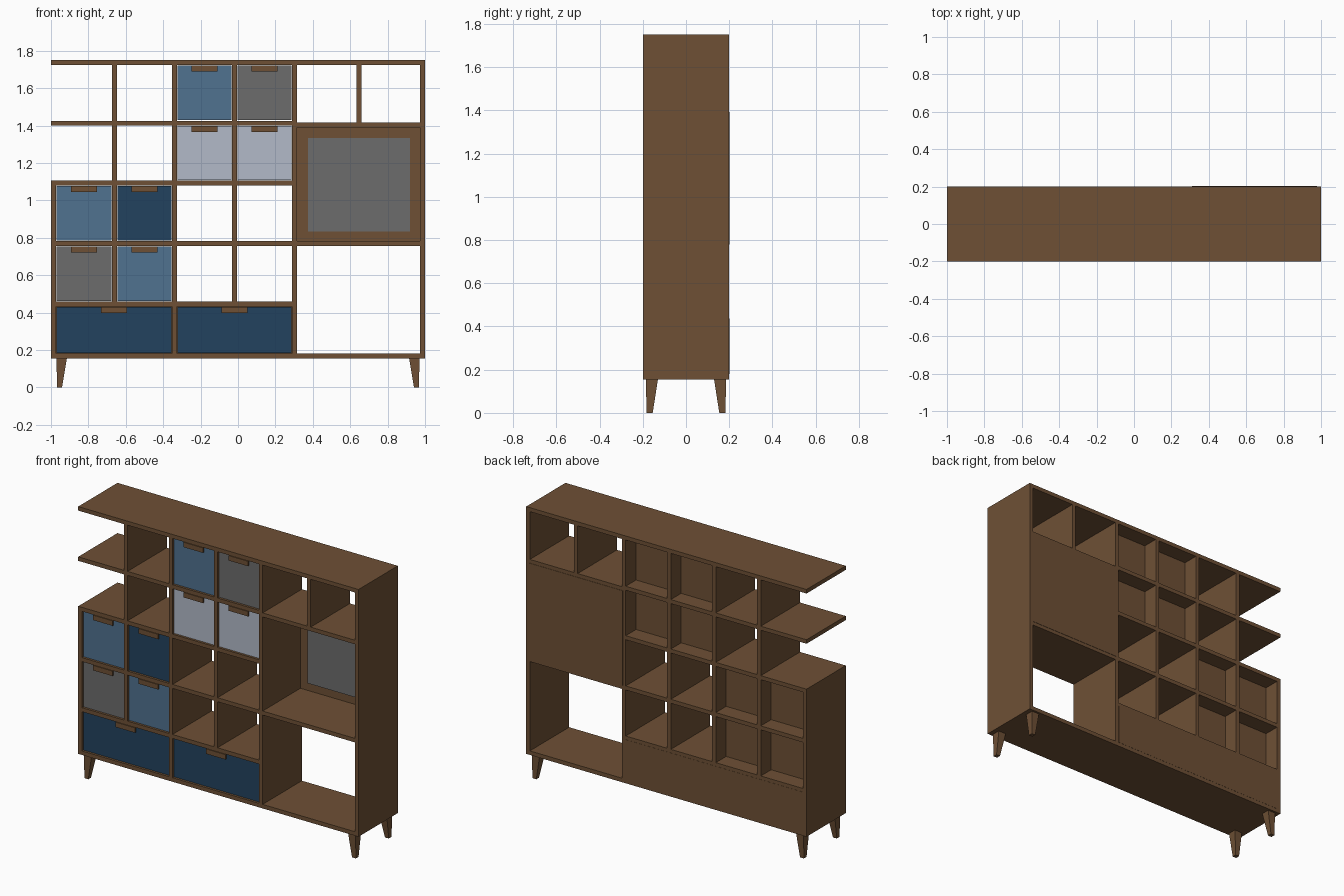
import bpy, bmesh

if "Cube" in bpy.data.objects:
    bpy.data.objects.remove(bpy.data.objects["Cube"])


def lin(c):
    c /= 255
    return c / 12.92 if c <= 0.04045 else ((c + 0.055) / 1.055) ** 2.4


def material(name, r, g, b):
    m = bpy.data.materials.new(name)
    m.diffuse_color = (lin(r), lin(g), lin(b), 1)
    m.use_nodes = True
    m.node_tree.nodes["Principled BSDF"].inputs["Base Color"].default_value = m.diffuse_color
    return m


WOOD = material("brown wood", 110, 80, 53)
BLUE = material("mid blue", 80, 114, 144)
NAVY = material("dark blue", 34, 66, 94)
GREY = material("grey", 108, 108, 108)
PALE = material("pale blue grey", 178, 186, 200)


def box(name, x0, x1, y0, y1, z0, z1, mat=WOOD):
    me = bpy.data.meshes.new(name)
    ob = bpy.data.objects.new(name, me)
    bpy.context.collection.objects.link(ob)
    bm = bmesh.new()
    bmesh.ops.create_cube(bm, size=1)
    for v in bm.verts:
        v.co = (x1 if v.co.x > 0 else x0, y1 if v.co.y > 0 else y0, z1 if v.co.z > 0 else z0)
    bm.to_mesh(me)
    bm.free()
    me.materials.append(mat)
    return ob


D = 0.2     # half depth
T = 0.026   # board thickness


def shelf(name, x0, x1, z):
    box(name, x0, x1, -D, D, z, z + T)


def upright(name, x, z0, z1):
    box(name, x, x + T, -D, D, z0, z1)


# outer boards
shelf("top_board", -1, 1, 1.724)
shelf("bottom_board", -1 + T, 1 - T, 0.155)
upright("right_side", 1 - T, 0.155, 1.724)
upright("left_side", -1, 0.155, 1.107)

# tall uprights
upright("left_upright", -0.353, 0.181, 1.724)
upright("right_upright", 0.29, 0.181, 1.724)

# shelves, split at the uprights
for i, z in enumerate((0.434, 0.757, 1.081, 1.4)):
    left = -1 if z > 1.3 else -1 + T
    shelf(f"left_shelf_{i}", left, -0.353, z)
    shelf(f"middle_shelf_{i}", -0.353 + T, 0.29, z)
shelf("right_lower_shelf", 0.29 + T, 1 - T, 0.757)
shelf("right_upper_shelf", 0.29 + T, 1 - T, 1.39)

# small dividers, one per row of cells
ROWS = [(0.46, 0.757), (0.783, 1.081), (1.107, 1.4), (1.426, 1.724)]
for i, (z0, z1) in enumerate(ROWS):
    upright(f"left_divider_{i}", -0.674, z0, z1)
    upright(f"middle_divider_{i}", -0.032, z0, z1)
upright("right_divider", 0.633, 1.416, 1.724)


# drawers: wooden body, coloured front, wooden pull
def drawer(name, x0, x1, z0, z1, back, mat):
    g = 0.003
    x0, x1, z0, z1 = x0 + g, x1 - g, z0 + g, z1 - g
    box(name + "_body", x0, x1, -0.18, back, z0, z1)
    box(name + "_front", x0, x1, -0.19, -0.18, z0, z1, mat)
    c = (x0 + x1) / 2
    box(name + "_pull", c - 0.069, c + 0.069, -0.2, -0.19, z1 - 0.032, z1)


COLS = [(-0.974, -0.674), (-0.648, -0.353), (-0.327, -0.032), (-0.006, 0.29)]
for col, row, mat in ((0, 0, GREY), (1, 0, BLUE), (0, 1, BLUE), (1, 1, NAVY),
                      (2, 2, PALE), (3, 2, PALE), (2, 3, BLUE), (3, 3, GREY)):
    drawer(f"small_drawer_{col}_{row}", *COLS[col], *ROWS[row], 0.1, mat)
drawer("wide_drawer_left", -0.974, -0.353, 0.181, 0.434, 0.18, NAVY)
drawer("wide_drawer_right", -0.327, 0.29, 0.181, 0.434, 0.18, NAVY)

# back panels and grey screen plate
box("lower_back_panel", -0.974, 0.29, 0.185, 0.201, 0.181, 0.437)
box("niche_back_panel", 0.31, 0.978, 0.185, 0.202, 0.78, 1.392)
box("niche_screen", 0.373, 0.92, 0.178, 0.185, 0.833, 1.335, GREY)

# tapered legs, straight on the outside
for sx in (-1, 1):
    for sy in (-1, 1):
        xs = sorted((sx * 0.915, sx * 0.97))
        ys = sorted((sy * 0.13, sy * 0.186))
        leg = box(f"leg_{'left' if sx < 0 else 'right'}_{'front' if sy < 0 else 'back'}",
                  *xs, *ys, 0, 0.155)
        for v in leg.data.vertices:
            if v.co.z < 0.01:
                v.co.x = sx * (0.968 if abs(v.co.x) > 0.94 else 0.941)
                v.co.y = sy * (0.182 if abs(v.co.y) > 0.15 else 0.154)
